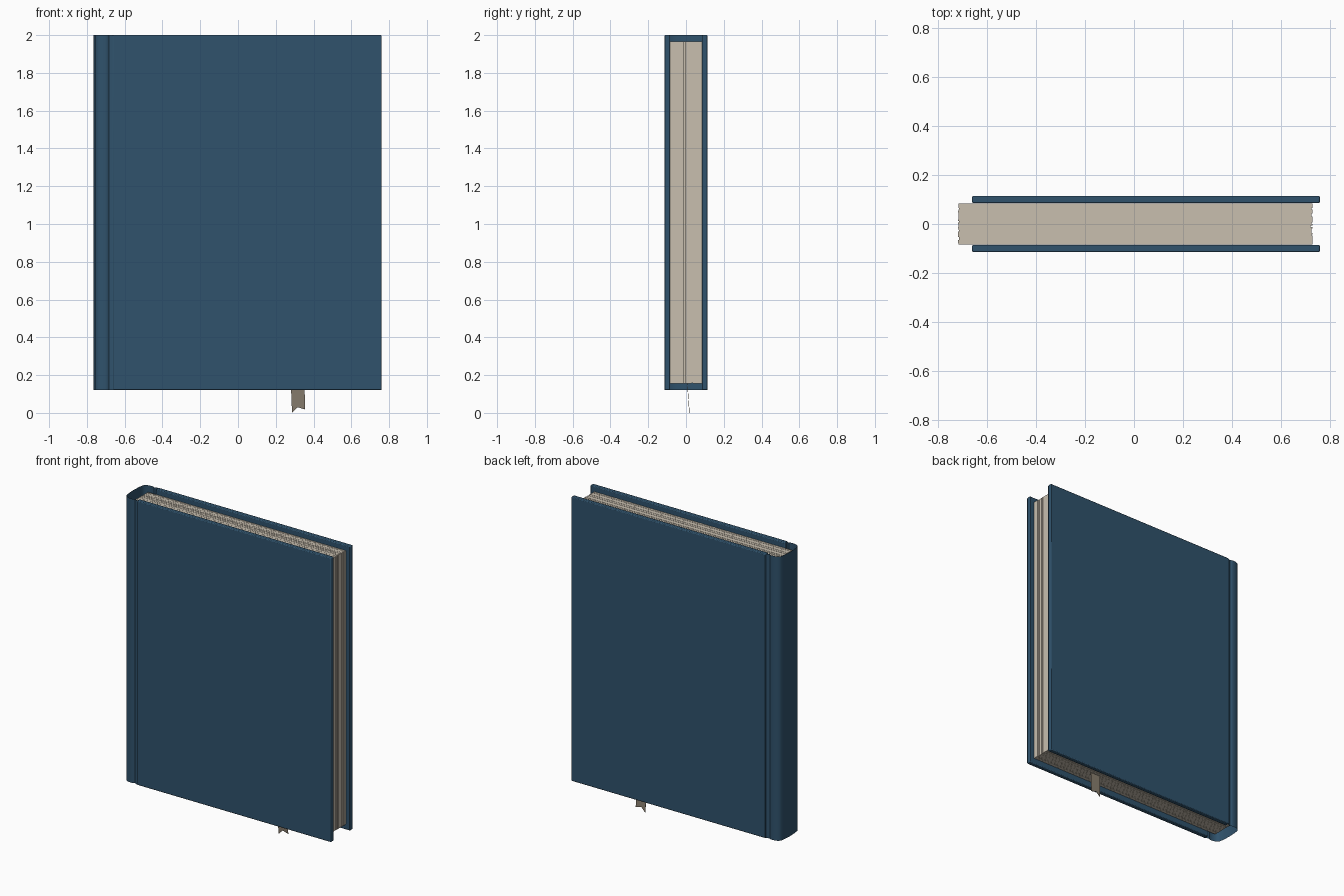
import bpy
import bmesh
import random
from mathutils import Vector

random.seed(4)
if "Cube" in bpy.data.objects:
    bpy.data.objects.remove(bpy.data.objects["Cube"], do_unlink=True)

BOTTOM, TOP = 0.12, 2.0


def material(name, colour):
    mat = bpy.data.materials.new(name)
    mat.use_nodes = True
    mat.diffuse_color = (*colour, 1)
    mat.node_tree.nodes["Principled BSDF"].inputs["Base Color"].default_value = (*colour, 1)
    return mat


blue = material("navy cloth", (0.029, 0.085, 0.15))
cream = material("cream paper", (0.58, 0.52, 0.43))
taupe = material("taupe ribbon", (0.25, 0.21, 0.16))


def finish(name, bm, mat):
    mesh = bpy.data.meshes.new(name)
    bm.to_mesh(mesh)
    bm.free()
    mesh.materials.append(mat)
    obj = bpy.data.objects.new(name, mesh)
    bpy.context.collection.objects.link(obj)
    return obj


def add_box(bm, low, high):
    low, high = Vector(low), Vector(high)
    verts = bmesh.ops.create_cube(bm, size=1)["verts"]
    for v in verts:
        v.co = (low + high) / 2 + v.co * (high - low)


def smooth(obj):
    bpy.ops.object.select_all(action="DESELECT")
    obj.select_set(True)
    bpy.context.view_layer.objects.active = obj
    bpy.ops.object.shade_smooth_by_angle(angle=0.6)


# Cover boards with softened edges
for name, y in (("front_cover", -0.1), ("back_cover", 0.1)):
    bm = bmesh.new()
    add_box(bm, (-0.662, y - 0.015, BOTTOM), (0.76, y + 0.015, TOP))
    cover = finish(name, bm, blue)
    bevel = cover.modifiers.new("soft edges", "BEVEL")
    bevel.width = 0.005
    bevel.segments = 2
    smooth(cover)

# Thin wrapped spine with a hinge groove on each side
half = [(-0.66, 0.108), (-0.668, 0.107), (-0.676, 0.102), (-0.683, 0.1),
        (-0.69, 0.105), (-0.7, 0.108), (-0.72, 0.107), (-0.738, 0.102),
        (-0.75, 0.094), (-0.757, 0.082), (-0.761, 0.05)]
profile = half + [(-0.764, 0)] + [(x, -y) for x, y in reversed(half)]
bm = bmesh.new()
rows = [[bm.verts.new((x, y, z)) for x, y in profile] for z in (BOTTOM, TOP)]
for i in range(len(profile) - 1):
    bm.faces.new((rows[0][i], rows[1][i], rows[1][i + 1], rows[0][i + 1]))
bmesh.ops.recalc_face_normals(bm, faces=bm.faces)
if sum(f.normal.x for f in bm.faces) > 0:
    bmesh.ops.reverse_faces(bm, faces=bm.faces)
smooth(finish("spine", bm, blue))

# Stacked sheets with slightly uneven edges
bm = bmesh.new()
sheets = 28
thick = 0.168 / sheets
for i in range(sheets):
    y = -0.084 + i * thick
    edge = 0.73 - random.choice((0, 0, 0.003, 0.008))
    add_box(bm, (-0.72 + random.uniform(0, 0.004), y, 0.155 + random.uniform(0, 0.002)),
            (edge, y + thick, 1.967 - random.uniform(0, 0.002)))
finish("pages", bm, cream)

# Ribbon marker with a swallowtail end
bm = bmesh.new()
outline = [(0.278, 0.004, 0.2), (0.286, 0.018, 0), (0.316, 0.016, 0.03),
           (0.356, 0.017, 0.018), (0.35, 0.004, 0.2)]
bm.faces.new([bm.verts.new(p) for p in outline])
ribbon = finish("ribbon_marker", bm, taupe)
solid = ribbon.modifiers.new("cloth thickness", "SOLIDIFY")
solid.thickness = 0.002
solid.offset = 0
